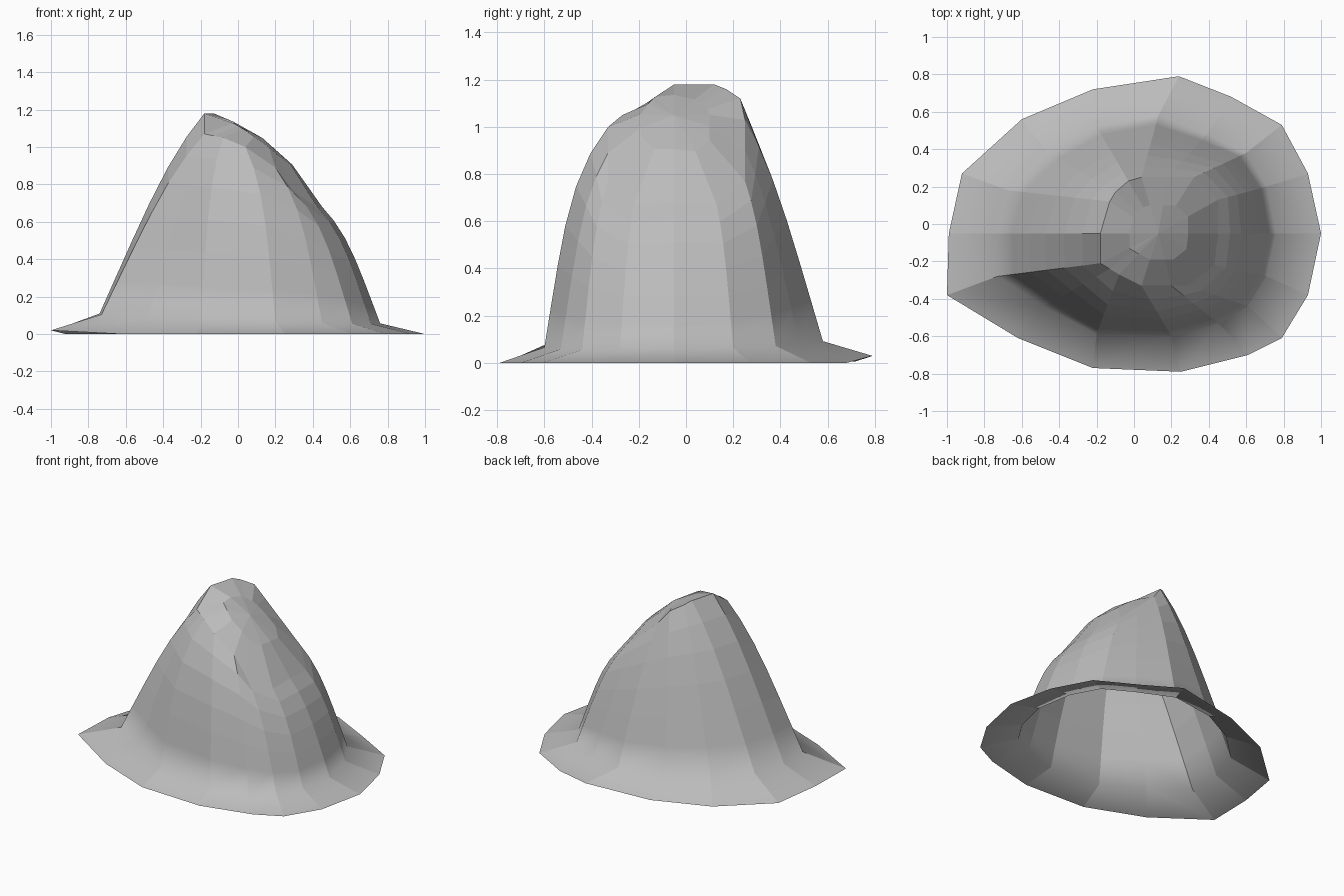
import bpy
import bmesh
from mathutils import Vector

default_cube = bpy.data.objects.get("Cube")
if default_cube:
    bpy.data.objects.remove(default_cube, do_unlink=True)

# Plan outlines, counter-clockwise from the +x side
BRIM = [(1, -.05), (.93, .27), (.79, .53), (.52, .68), (.24, .79), (-.22, .72),
        (-.6, .56), (-.92, .27), (-.99, -.05), (-1, -.38), (-.62, -.61),
        (-.22, -.77), (.25, -.79), (.61, -.7), (.79, -.61), (.93, -.38)]
BASE = [(.76, -.05), (.71, .2), (.6, .38), (.39, .48), (.13, .58), (-.2, .52),
        (-.46, .38), (-.67, .18), (-.74, -.05), (-.73, -.28), (-.48, -.44),
        (-.2, -.59), (.2, -.6), (.45, -.53), (.61, -.44), (.71, -.28)]
CAP = [(.45, -.05, .68), (.45, .13, .67), (.32, .25, .77), (.18, .25, .9),
       (.04, .25, 1.03), (-.03, .23, 1.12), (-.1, .17, 1.16), (-.13, .12, 1.18),
       (-.18, -.05, 1.18), (-.18, -.21, 1.07), (-.13, -.24, 1.06),
       (-.08, -.27, 1.05), (.04, -.33, 1), (.2, -.33, .89), (.29, -.33, .77),
       (.43, -.22, .67)]
LEVELS = (0, .18, .37, .55, .73, .88, 1)


def brim_height(x, y):
    """The brim edge curls up a little at the back and on one side."""
    return .33 * max(0, y - .7) + .25 * max(0, -x - .92)


def ridge_height(x, y):
    """Arched surface of the sloping crown top."""
    return 1.125 - .45 * x - 1.05 * x * x - 1.25 * (y + .05) ** 2


def wall_point(base, cap, level):
    """Point on a crown rib: straight at the foot, rounding over at the top."""
    x, y = base
    front = max(0, -y - .05) * min(1, 2 * max(0, x + .73), 1.1 - x)
    bend = .15 + .12 * max(0, x) + .55 * front
    foot = Vector((x, y, .085 - .035 * x + .02 * y))
    top = Vector(cap)
    point = foot.lerp(top, (1 - bend) * level + bend * level ** 5)
    point.z = foot.z + (top.z - foot.z) * level
    return point


def make_material(name, colour):
    mat = bpy.data.materials.new(name)
    mat.use_nodes = True
    mat.diffuse_color = colour
    shader = next(n for n in mat.node_tree.nodes if n.type == 'BSDF_PRINCIPLED')
    shader.inputs["Base Color"].default_value = colour
    return mat


# Rings from the brim edge up to the crown top
rings = [[Vector((x, y, brim_height(x, y))) for x, y in BRIM]]
for level in LEVELS:
    rings.append([wall_point(b, c, level) for b, c in zip(BASE, CAP)])
centre = Vector((.13, -.05, ridge_height(.13, -.05)))
inner = []
for cap in CAP:
    point = Vector(cap).lerp(centre, .5)
    point.z = ridge_height(point.x, point.y)
    inner.append(point)
rings.append(inner)

# Open shell: loft the rings, then close the crown top
bm = bmesh.new()
loops = [[bm.verts.new(p) for p in ring] for ring in rings]
count = len(BRIM)
for row, (low, high) in enumerate(zip(loops, loops[1:])):
    for i in range(count):
        j = (i + 1) % count
        face = bm.faces.new((low[i], low[j], high[j], high[i]))
        face.smooth = row < 2
tip = bm.verts.new(centre)
for i in range(count):
    bm.faces.new((loops[-1][i], loops[-1][(i + 1) % count], tip))

# Soft fold where the brim meets the crown, crisp ribs between panels
for low, high in zip(loops[:2], loops[1:3]):
    for a, b in zip(low, high):
        bm.edges.get((a, b)).smooth = False

mesh = bpy.data.meshes.new("hat_shell")
bm.to_mesh(mesh)
bm.free()
mesh.materials.append(make_material("plain grey", (.5, .5, .5, 1)))
hat = bpy.data.objects.new("hat_shell", mesh)
bpy.context.collection.objects.link(hat)
